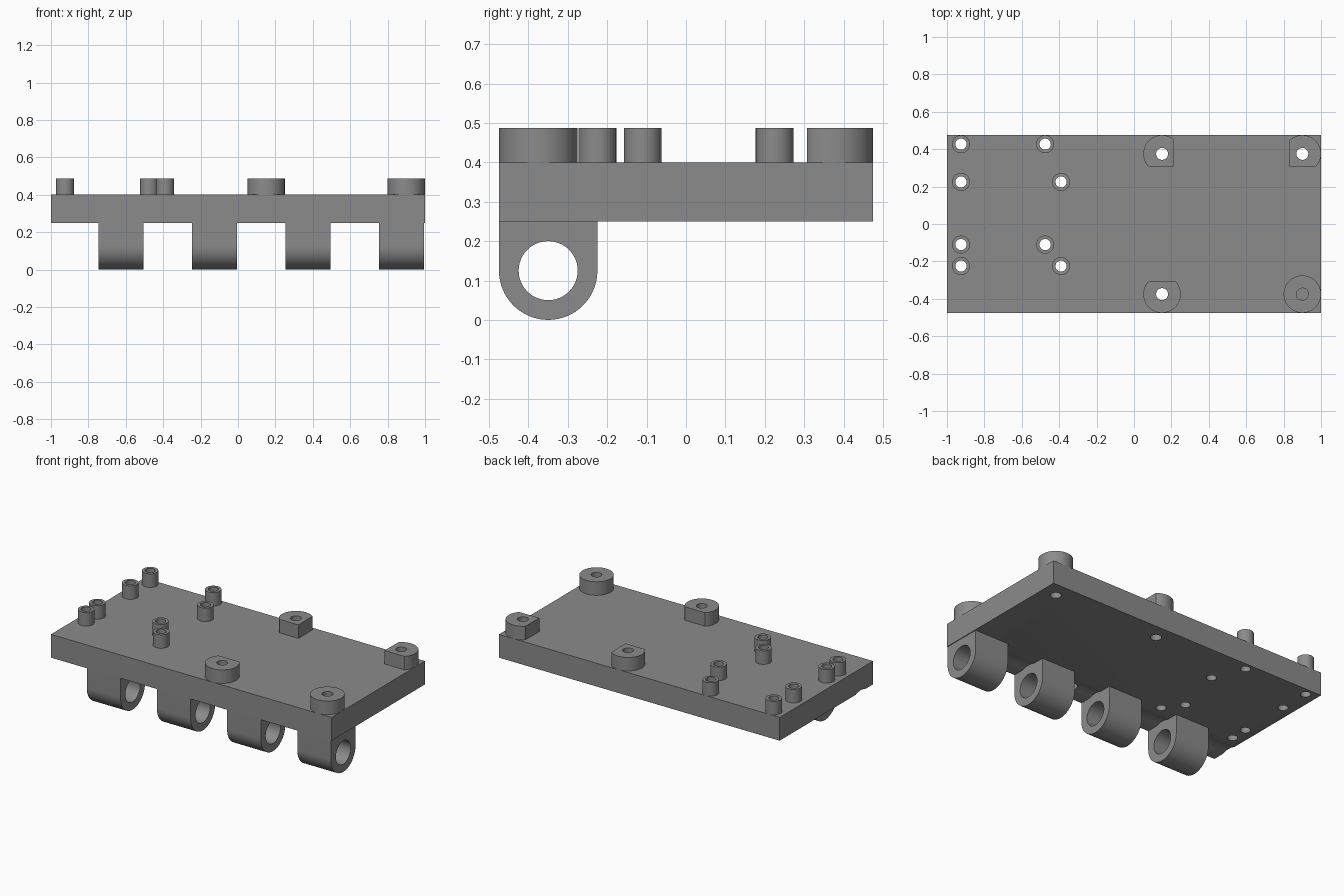
import bpy, bmesh, math

if "Cube" in bpy.data.objects:
    bpy.data.objects.remove(bpy.data.objects["Cube"])

grey = bpy.data.materials.new("plain grey")
grey.diffuse_color = (0.26, 0.26, 0.26, 1)
grey.use_nodes = True
grey.node_tree.nodes["Principled BSDF"].inputs["Base Color"].default_value = grey.diffuse_color

PLATE_LOW, PLATE_TOP, POST_TOP = 0.25, 0.40, 0.487
PIN_Y, PIN_Z = -0.35, 0.125


def prism(name, points, start, end, axis="Z"):
    """Extrude a closed 2D profile; axis Z uses (x, y), axis X uses (y, z)."""
    place = (lambda p, h: (p[0], p[1], h)) if axis == "Z" else (lambda p, h: (h, p[0], p[1]))
    bm = bmesh.new()
    low = [bm.verts.new(place(p, start)) for p in points]
    high = [bm.verts.new(place(p, end)) for p in points]
    bm.faces.new(low)
    bm.faces.new(high)
    n = len(points)
    for i in range(n):
        j = (i + 1) % n
        bm.faces.new((low[i], low[j], high[j], high[i]))
    bmesh.ops.recalc_face_normals(bm, faces=bm.faces)
    mesh = bpy.data.meshes.new(name)
    bm.to_mesh(mesh)
    bm.free()
    mesh.materials.append(grey)
    obj = bpy.data.objects.new(name, mesh)
    bpy.context.collection.objects.link(obj)
    return obj


def arc(cx, cy, r, a0=0, a1=360, steps=48):
    closed = a1 - a0 == 360
    count = steps if closed else steps + 1
    angles = [math.radians(a0 + (a1 - a0) * i / steps) for i in range(count)]
    return [(cx + r * math.cos(a), cy + r * math.sin(a)) for a in angles]


def box_profile(x0, x1, y0, y1):
    return [(x0, y0), (x1, y0), (x1, y1), (x0, y1)]


def combine(obj, cutters, operation="DIFFERENCE"):
    """Apply boolean operations and discard the cutters."""
    for c in cutters:
        mod = obj.modifiers.new("cut", "BOOLEAN")
        mod.operation, mod.solver, mod.object = operation, "EXACT", c
    bpy.context.view_layer.update()
    mesh = bpy.data.meshes.new_from_object(obj.evaluated_get(bpy.context.evaluated_depsgraph_get()))
    obj.modifiers.clear()
    obj.data = mesh
    for c in cutters:
        bpy.data.objects.remove(c)


def drill(x, y, r, low=0.2):
    return prism("drill", arc(x, y, r, steps=32), low, 0.6)


# Post layout: small standoffs, then large ones with optional flat sides
small_posts = [(-0.925, 0.427), (-0.925, 0.225), (-0.925, -0.11), (-0.925, -0.225),
               (-0.475, 0.427), (-0.475, -0.11), (-0.39, 0.225), (-0.39, -0.225)]
big_posts = [  # x, y, x limits, y limits
    (0.15, 0.375, (-1, 0.215), (0.307, 1)),
    (0.90, 0.375, (0.83, 2), (0.307, 1)),
    (0.15, -0.375, (-1, 2), (-1, -0.307)),
    (0.90, -0.375, (-1, 2), (-1, 1)),
]
SMALL_R, SMALL_HOLE, BIG_R, BIG_HOLE = 0.048, 0.03, 0.1, 0.032
knuckle_starts = [-0.745, -0.245, 0.255, 0.755]
KNUCKLE_W = 0.24

# Base plate with screw holes and clearance grooves between the knuckles
plate = prism("base_plate", box_profile(-1, 1, -0.475, 0.475), PLATE_LOW, PLATE_TOP)
cuts = [drill(x, y, SMALL_HOLE) for x, y in small_posts]
cuts += [drill(x, y, BIG_HOLE) for x, y, _, _ in big_posts]
gap_starts = [-1.1] + [x + KNUCKLE_W for x in knuckle_starts[:3]]
for x0, x1 in zip(gap_starts, knuckle_starts):
    cuts.append(prism("groove", arc(PIN_Y, PIN_Z, 0.135, steps=64), x0, x1, "X"))
combine(plate, cuts)
parts = [plate]

# Hinge knuckles with a round pin hole
for i, x in enumerate(knuckle_starts):
    profile = [(-0.225, PLATE_LOW)] + arc(PIN_Y, PIN_Z, 0.125, 0, -180, 32) + [(-0.475, PLATE_LOW)]
    knuckle = prism(f"hinge_knuckle_{i + 1}", profile, x, x + KNUCKLE_W, "X")
    combine(knuckle, [prism("pin_hole", arc(PIN_Y, PIN_Z, 0.075), x - 0.1, x + 0.4, "X")])
    parts.append(knuckle)

# Small round standoffs
for i, (x, y) in enumerate(small_posts):
    post = prism(f"small_standoff_{i + 1}", arc(x, y, SMALL_R, steps=32), PLATE_TOP, POST_TOP)
    combine(post, [drill(x, y, SMALL_HOLE)])
    parts.append(post)

# Large standoffs, trimmed flat where needed
for i, (x, y, xs, ys) in enumerate(big_posts):
    outline = [(min(max(px, xs[0]), xs[1]), min(max(py, ys[0]), ys[1])) for px, py in arc(x, y, BIG_R, steps=64)]
    outline = [p for k, p in enumerate(outline) if math.dist(p, outline[k - 1]) > 1e-5]
    post = prism(f"large_standoff_{i + 1}", outline, PLATE_TOP, POST_TOP)
    combine(post, [drill(x, y, BIG_HOLE)])
    parts.append(post)

# Smooth round walls, keep edges sharp
bpy.ops.object.select_all(action="DESELECT")
for obj in parts:
    obj.select_set(True)
bpy.context.view_layer.objects.active = plate
bpy.ops.object.shade_smooth_by_angle(angle=math.radians(30))
